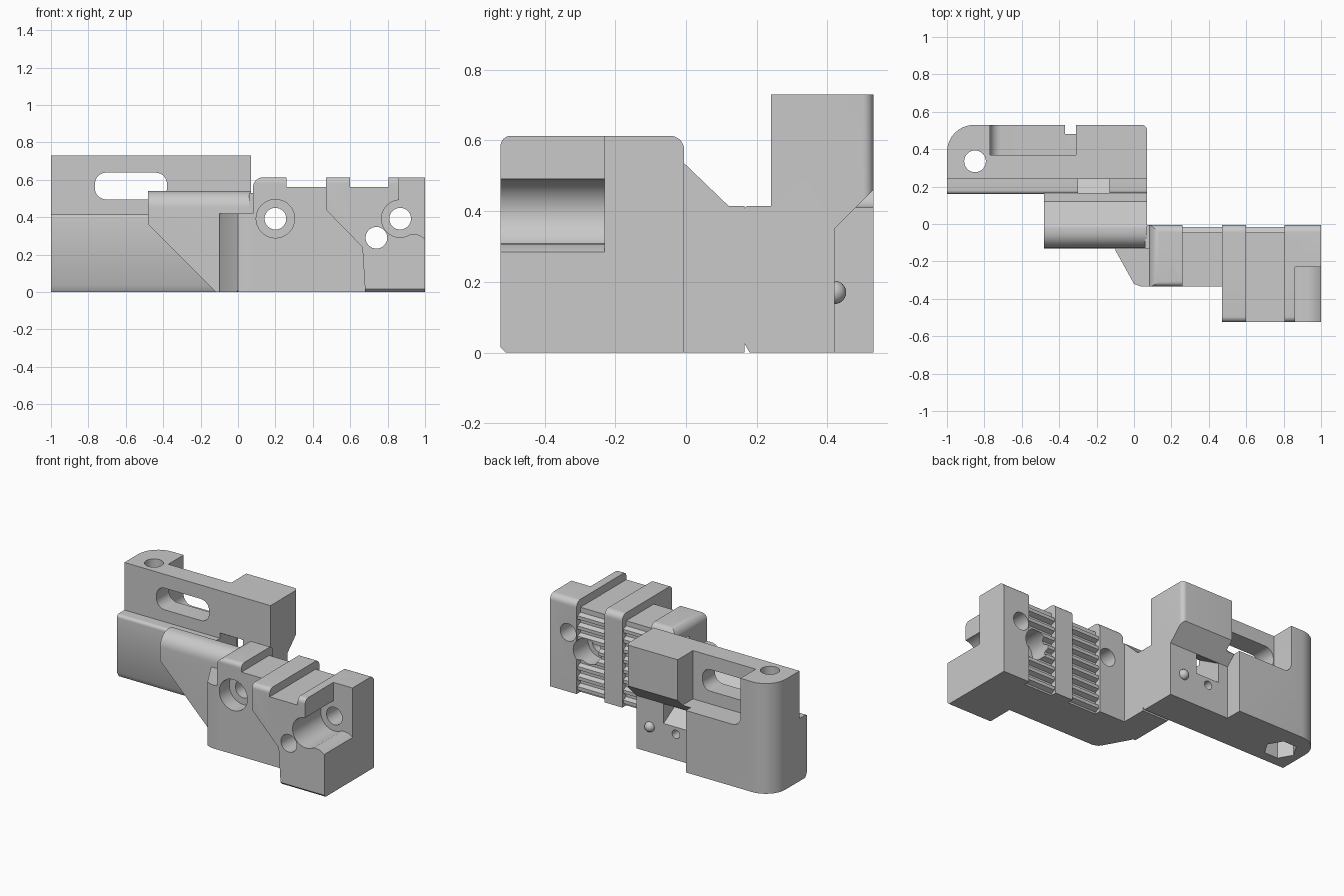
import bpy, bmesh, math
from mathutils import Vector

if "Cube" in bpy.data.objects:
    bpy.data.objects.remove(bpy.data.objects["Cube"])

grey = bpy.data.materials.new("plain grey")
grey.diffuse_color = (0.585, 0.585, 0.585, 1)
grey.use_nodes = True
grey.node_tree.nodes["Principled BSDF"].inputs["Base Color"].default_value = grey.diffuse_color


def fillet(pts, n=8):
    """Corners given as (u, v, r) are rounded with radius r."""
    out = []
    for i, p in enumerate(pts):
        c = Vector(p[:2])
        if len(p) < 3:
            out.append(c)
            continue
        r = p[2]
        a = (Vector(pts[i - 1][:2]) - c).normalized()
        b = (Vector(pts[(i + 1) % len(pts)][:2]) - c).normalized()
        half = a.angle(b) / 2
        mid = c + (a + b).normalized() * (r / math.sin(half))
        d0 = (c + a * (r / math.tan(half)) - mid).normalized()
        d1 = (c + b * (r / math.tan(half)) - mid).normalized()
        full = d0.angle(d1)
        for k in range(n + 1):
            t = full * k / n
            out.append(mid + (d0 * math.sin(full - t) + d1 * math.sin(t)) * (r / math.sin(full)))
    return out


def prism(name, axis, pts, lo, hi):
    """Extrude a profile along x (y,z points), y (x,z points) or z (x,y points)."""
    place = {'x': lambda u, v, w: (w, u, v),
             'y': lambda u, v, w: (u, w, v),
             'z': lambda u, v, w: (u, v, w)}[axis]
    bm = bmesh.new()
    pts = fillet(pts)
    a = [bm.verts.new(place(p[0], p[1], lo)) for p in pts]
    b = [bm.verts.new(place(p[0], p[1], hi)) for p in pts]
    bm.faces.new(a)
    bm.faces.new(b)
    for i in range(len(pts)):
        j = (i + 1) % len(pts)
        bm.faces.new((a[i], a[j], b[j], b[i]))
    bmesh.ops.recalc_face_normals(bm, faces=bm.faces)
    me = bpy.data.meshes.new(name)
    bm.to_mesh(me)
    bm.free()
    ob = bpy.data.objects.new(name, me)
    me.materials.append(grey)
    bpy.context.collection.objects.link(ob)
    return ob


def rect(u0, u1, v0, v1, r=None):
    c = [(u0, v0), (u1, v0), (u1, v1), (u0, v1)]
    return [p + (r,) for p in c] if r else c


def disc(u, v, r, n=32):
    return [(u + r * math.cos(2 * math.pi * k / n), v + r * math.sin(2 * math.pi * k / n)) for k in range(n)]


def combine(ob, tool, op='DIFFERENCE'):
    m = ob.modifiers.new(op, 'BOOLEAN')
    m.operation, m.object, m.solver = op, tool, 'EXACT'
    bpy.context.view_layer.objects.active = ob
    bpy.ops.object.modifier_apply(modifier=m.name)
    bpy.data.objects.remove(tool)


def cut(ob, axis, pts, lo, hi):
    combine(ob, prism("cutter", axis, pts, lo, hi))


# Rear block: stepped section with a rounded plan outline
rear = prism("rear_block", 'x', [(0.18, 0), (0.16, 0.035), (0.16, 0.415, 0.02), (0.24, 0.415),
                                 (0.24, 0.73), (0.53, 0.73), (0.53, 0)], -1, 0.07)
combine(rear, prism("outline", 'z', [(-1, 0.1), (0.07, 0.1), (0.07, 0.53, 0.03), (-1, 0.53, 0.145)],
                    -0.1, 0.9), 'INTERSECT')
# Undercut below the overhang, top pocket and long slot
cut(rear, 'x', [(0.42, -0.1), (0.42, 0.35), (0.6, 0.53), (0.6, -0.1)], -0.37, 0.2)
cut(rear, 'y', [(-0.77, 0.41, 0.06), (-0.31, 0.41), (-0.31, 0.8), (-0.77, 0.8)], 0.37, 0.6)
cut(rear, 'y', rect(-0.765, -0.38, 0.495, 0.638, 0.06), 0.1, 0.45)
# Slanted window through the ledge
cut(rear, 'x', [(0.165, 0.45), (0.24, 0.45), (0.45, 0.33), (0.45, 0.2), (0.165, 0.37)], -0.3, -0.13)
# Vertical bolt hole with hexagonal nut seat, small blind hole
cut(rear, 'z', disc(-0.85, 0.335, 0.058), -0.1, 0.9)
cut(rear, 'z', disc(-0.85, 0.335, 0.1, 6), -0.1, 0.25)
cut(rear, 'y', disc(-0.22, 0.17, 0.028, 20), 0.34, 0.5)

# Bridge between the blocks, tapered towards the base
bridge = prism("bridge", 'x', [(-0.13, 0), (-0.13, 0.54, 0.09), (-0.01, 0.54, 0.03), (0.12, 0.415),
                               (0.165, 0.415), (0.165, 0)], -0.48, 0.07)
combine(bridge, prism("taper", 'y', [(-0.48, 0.6), (-0.48, 0.36), (-0.12, 0), (0.2, 0), (0.2, 0.6)],
                      -0.5, 0.5), 'INTERSECT')
# Joining neck between bridge and front block
neck = prism("neck", 'x', [(-0.13, 0), (-0.13, 0.53), (-0.005, 0.53), (-0.005, 0)], 0.06, 0.1)

# Angled wing beside the front block
wing = prism("wing", 'z', [(-0.1, -0.11), (-0.1, -0.14), (0.0, -0.32), (0.04, -0.335), (0.09, -0.335),
                           (0.09, -0.11)], 0, 0.42)
cut(wing, 'x', [(-0.4, -0.05), (-0.4, 0.1), (-0.26, -0.05)], -0.3, 0.0)

# Front block: ridged top, rounded upper edges
tops = [(1, 0.613), (0.805, 0.613), (0.805, 0.56), (0.6, 0.56), (0.6, 0.613), (0.47, 0.613)]
front = prism("front_block", 'y', [(0.08, 0), (1, 0)] + tops +
              [(0.47, 0.56), (0.26, 0.56), (0.26, 0.613), (0.08, 0.613, 0.055)], -0.335, -0.005)
combine(front, prism("round", 'x', [(-0.335, 0), (-0.335, 0.613, 0.03), (-0.005, 0.613, 0.04), (-0.005, 0)],
                     0, 1.1), 'INTERSECT')
# Forward pad with a slanted left edge
pad = prism("pad", 'y', [(0.68, 0), (1, 0)] + tops + [(0.47, 0.44), (0.665, 0.24)], -0.525, -0.2)
combine(pad, prism("round", 'x', [(-0.525, 0.015), (-0.51, 0), (-0.1, 0), (-0.1, 0.613),
                                  (-0.525, 0.613, 0.03)], 0.3, 1.1), 'INTERSECT')
combine(front, pad, 'UNION')
# Step and round channel in the right front corner
cut(front, 'y', [(0.86, 0.45), (0.86, 0.75), (1.1, 0.75), (1.1, 0.285), (1.0, 0.285), (0.97, 0.305),
                 (0.93, 0.31), (0.88, 0.3)], -0.7, -0.23)
cut(front, 'y', disc(0.867, 0.392, 0.1), -0.7, -0.23)
# Back recesses
for x0, x1 in ((0.26, 0.47), (0.6, 0.805)):
    cut(front, 'y', rect(x0, x1, -0.1, 0.7), -0.045, 0.1)
    # Horizontal gripping teeth, one comb per recess
    comb = [(-0.06, 0.0)]
    for k in range(8):
        z = 0.012 + k * 0.067
        comb += [(-0.045, z), (-0.015, z + 0.012), (-0.015, z + 0.034), (-0.045, z + 0.046)]
    comb += [(-0.06, 0.555)]
    combine(front, prism("teeth", 'x', comb, x0 - 0.002, x1 + 0.002), 'UNION')
# Bolt holes and counterbores
for x, z in ((0.2, 0.392), (0.867, 0.392), (0.74, 0.29)):
    cut(front, 'y', disc(x, z, 0.058), -0.8, 0.2)
cut(front, 'y', disc(0.2, 0.392, 0.103), -0.5, -0.23)
cut(front, 'y', disc(0.74, 0.29, 0.09), -0.16, 0.2)

# Locating bump on the rear face
bpy.ops.mesh.primitive_uv_sphere_add(segments=24, ring_count=12, radius=0.033, location=(-0.03, 0.42, 0.17))
bump = bpy.context.object
bump.name = "locating_bump"
bump.data.materials.append(grey)

for ob in (rear, bridge, neck, wing, front, bump):
    bpy.ops.object.select_all(action='DESELECT')
    ob.select_set(True)
    bpy.context.view_layer.objects.active = ob
    bpy.ops.object.shade_smooth_by_angle(angle=math.radians(30))
